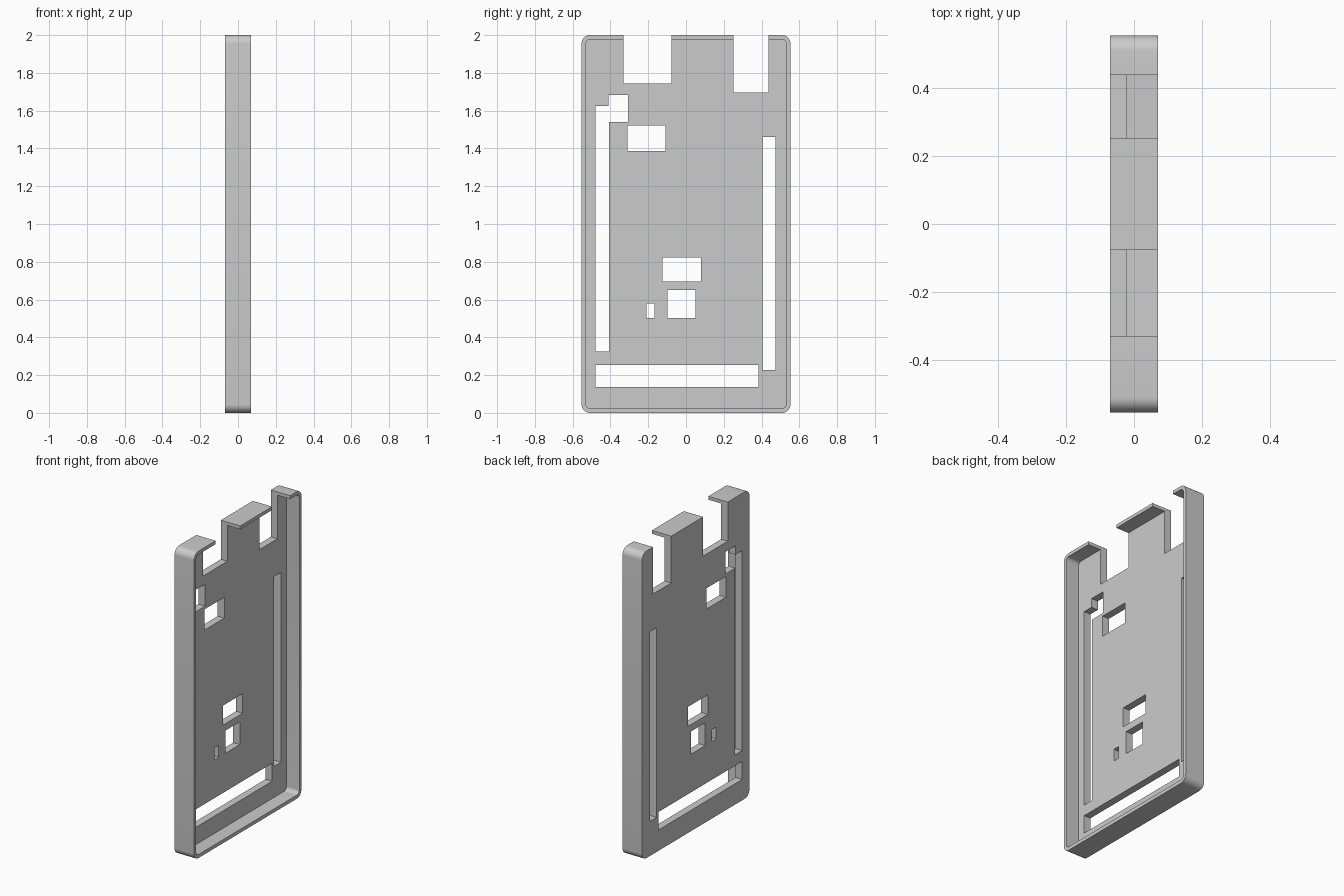
import bpy
import bmesh
from math import cos, sin, pi

default = bpy.data.objects.get("Cube")
if default:
    bpy.data.objects.remove(default, do_unlink=True)

# Single plain grey
grey = bpy.data.materials.new("plain_grey")
grey.use_nodes = True
colour = (0.6, 0.6, 0.6, 1)
grey.diffuse_color = colour
grey.node_tree.nodes["Principled BSDF"].inputs["Base Color"].default_value = colour


def slab(name, x0, x1, y0, y1, z0, z1, radius=0, steps=8):
    """Plate extruded along x, with optional rounded corners."""
    if radius:
        r = radius
        centres = [(y1 - r, z1 - r), (y0 + r, z1 - r), (y0 + r, z0 + r), (y1 - r, z0 + r)]
        outline = [(cy + r * cos((q + i / steps) * pi / 2),
                    cz + r * sin((q + i / steps) * pi / 2))
                   for q, (cy, cz) in enumerate(centres) for i in range(steps + 1)]
    else:
        outline = [(y1, z1), (y0, z1), (y0, z0), (y1, z0)]
    bm = bmesh.new()
    face = bm.faces.new([bm.verts.new((x0, y, z)) for y, z in outline])
    ext = bmesh.ops.extrude_face_region(bm, geom=[face])
    verts = [v for v in ext["geom"] if isinstance(v, bmesh.types.BMVert)]
    bmesh.ops.translate(bm, verts=verts, vec=(x1 - x0, 0, 0))
    bmesh.ops.recalc_face_normals(bm, faces=bm.faces[:])
    mesh = bpy.data.meshes.new(name)
    bm.to_mesh(mesh)
    bm.free()
    mesh.materials.append(grey)
    obj = bpy.data.objects.new(name, mesh)
    bpy.context.collection.objects.link(obj)
    return obj


def cut(target, cutter):
    """Subtract the cutter and discard it."""
    cutter.hide_render = True
    mod = target.modifiers.new(cutter.name, "BOOLEAN")
    mod.operation = "DIFFERENCE"
    mod.solver = "EXACT"
    mod.object = cutter
    bpy.context.view_layer.objects.active = target
    bpy.ops.object.modifier_apply(modifier=mod.name)
    bpy.data.objects.remove(cutter, do_unlink=True)


# Shallow tray, open towards +x
tray = slab("case_tray", -0.07, 0.07, -0.553, 0.553, 0, 2, 0.045)
cut(tray, slab("cavity", -0.022, 0.2, -0.531, 0.531, 0.023, 1.978, 0.025))

# Openings through the floor and top wall: y0, y1, z0, z1
openings = {
    "top_notch_wide": (-0.33, -0.077, 1.745, 2.2),
    "top_notch_narrow": (0.252, 0.438, 1.695, 2.2),
    "long_slot_near": (-0.479, -0.407, 0.324, 1.626),
    "slot_corner_window": (-0.411, -0.308, 1.541, 1.684),
    "upper_window": (-0.311, -0.109, 1.387, 1.522),
    "long_slot_far": (0.404, 0.473, 0.226, 1.461),
    "middle_window": (-0.124, 0.08, 0.695, 0.822),
    "lower_window": (-0.098, 0.05, 0.502, 0.65),
    "small_window": (-0.209, -0.167, 0.502, 0.58),
    "bottom_slot": (-0.479, 0.383, 0.136, 0.253),
}
for name, bounds in openings.items():
    cut(tray, slab(name, -0.2, 0.2, *bounds))

# Smooth corners, crisp edges
bpy.ops.object.select_all(action="DESELECT")
tray.select_set(True)
bpy.context.view_layer.objects.active = tray
bpy.ops.object.shade_smooth_by_angle(angle=pi / 6)
